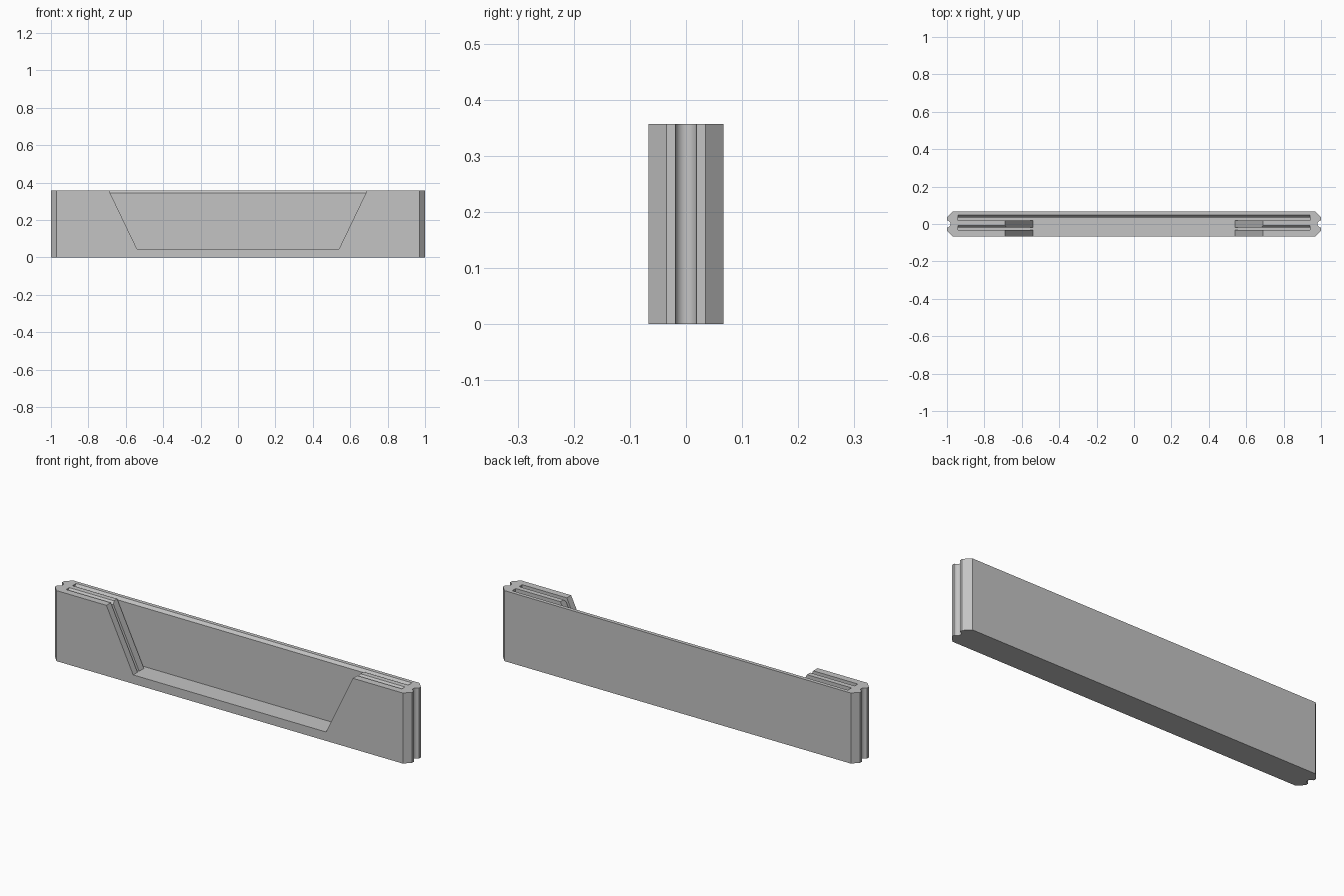
import bpy, bmesh, math
from mathutils import Vector

cube = bpy.data.objects.get("Cube")
if cube:
    bpy.data.objects.remove(cube, do_unlink=True)

HEIGHT, DEPTH = 0.357, 0.067
FLOOR = 0.045

grey = bpy.data.materials.new("light grey plastic")
grey.use_nodes = True
colour = (0.55, 0.55, 0.55, 1)
grey.diffuse_color = colour
grey.node_tree.nodes["Principled BSDF"].inputs["Base Color"].default_value = colour


def prism(name, outline, push):
    """Extrude a closed outline of 3D points along a vector."""
    bm = bmesh.new()
    face = bm.faces.new([bm.verts.new(p) for p in outline])
    extruded = bmesh.ops.extrude_face_region(bm, geom=[face])["geom"]
    verts = [g for g in extruded if isinstance(g, bmesh.types.BMVert)]
    bmesh.ops.translate(bm, verts=verts, vec=Vector(push))
    bmesh.ops.recalc_face_normals(bm, faces=bm.faces)
    mesh = bpy.data.meshes.new(name)
    bm.to_mesh(mesh)
    bm.free()
    mesh.materials.append(grey)
    obj = bpy.data.objects.new(name, mesh)
    bpy.context.collection.objects.link(obj)
    return obj


def carve(target, cutter):
    cutter.hide_render = True
    mod = target.modifiers.new(cutter.name, "BOOLEAN")
    mod.operation = "DIFFERENCE"
    mod.solver = "EXACT"
    mod.object = cutter
    bpy.context.view_layer.objects.active = target
    bpy.ops.object.modifier_apply(modifier=mod.name)
    bpy.data.objects.remove(cutter, do_unlink=True)


# Body: bevelled plan with a round groove down each end
groove = 0.019
end = [(0.97, -DEPTH), (1, -0.035)]
for i in range(17):
    a = math.pi * i / 16
    end.append((1 - groove * math.sin(a), -groove * math.cos(a)))
end += [(1, 0.035), (0.97, DEPTH)]
plan = end + [(-x, -y) for x, y in end]
body = prism("slotted_panel_holder", [(x, y, 0) for x, y in plan], (0, 0, HEIGHT))

# Slots open at the top, with a sloping lead-in on the rear lip
top = HEIGHT + 0.02
for name, front, back in (("rear_slot", 0.019, 0.036), ("front_slot", -0.032, -0.019)):
    section = [(front, FLOOR), (back, FLOOR), (back, HEIGHT - 0.014),
               (back + 0.012, HEIGHT), (back + 0.012, top), (front, top)]
    carve(body, prism(name, [(-0.94, y, z) for y, z in section], (1.88, 0, 0)))

# Window with sloping sides in the front, open at the top
low, high = 0.54, 0.69
reach = high + (high - low) * (top - HEIGHT) / (HEIGHT - FLOOR)
window = [(-low, FLOOR), (low, FLOOR), (reach, top), (-reach, top)]
carve(body, prism("front_window", [(x, -0.1, z) for x, z in window], (0, 0.128, 0)))

# Smooth the end grooves only
bpy.ops.object.select_all(action="DESELECT")
body.select_set(True)
bpy.context.view_layer.objects.active = body
bpy.ops.object.shade_smooth_by_angle(angle=math.radians(25))
